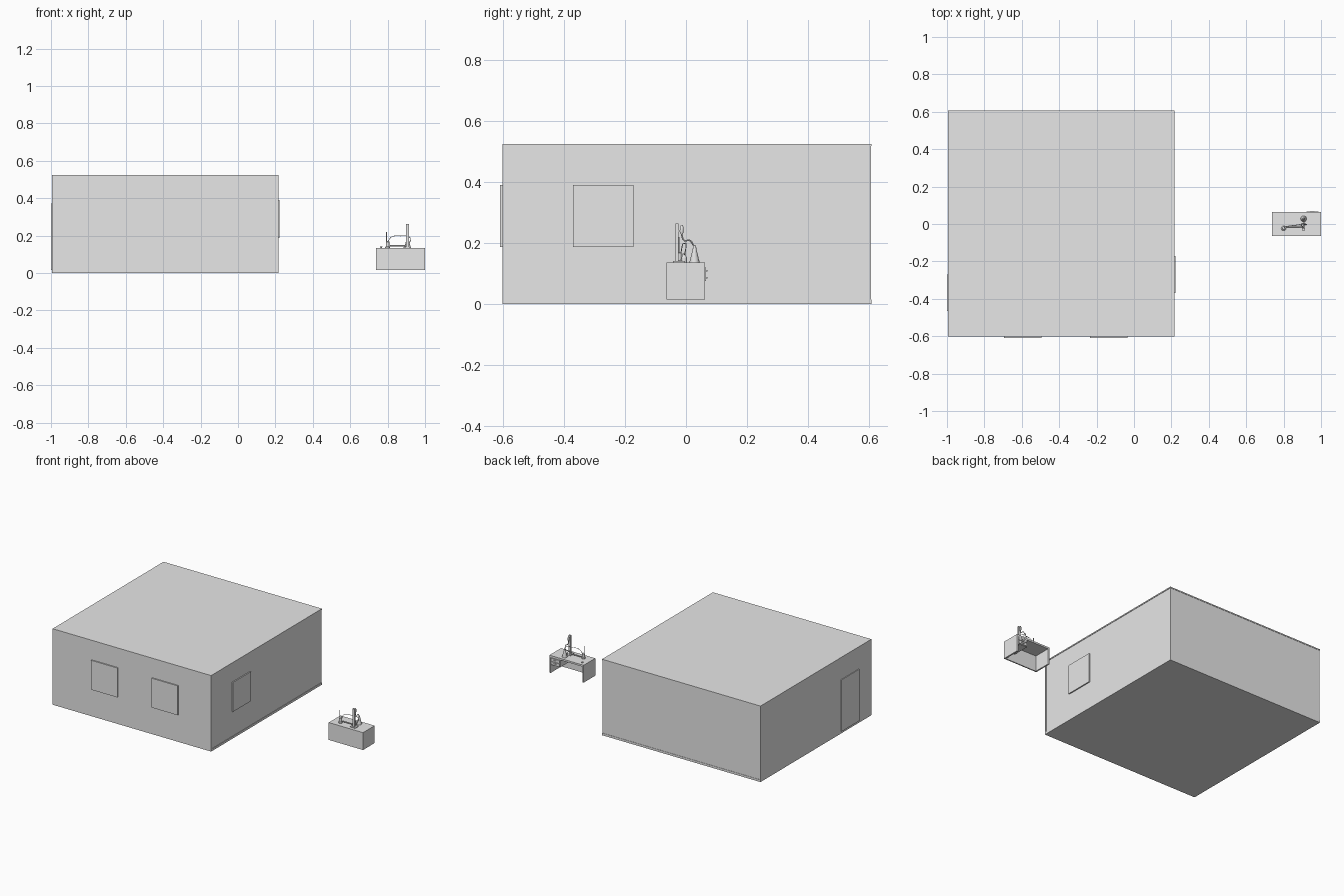
import bpy
import math
from mathutils import Vector

cube = bpy.data.objects.get("Cube")
if cube:
    bpy.data.objects.remove(cube, do_unlink=True)

grey = bpy.data.materials.new("plain_grey")
grey.use_nodes = True
grey.diffuse_color = (0.8, 0.8, 0.8, 1)
grey.node_tree.nodes["Principled BSDF"].inputs["Base Color"].default_value = (0.8, 0.8, 0.8, 1)


def finish(obj, name):
    obj.name = name
    obj.data.materials.append(grey)
    return obj


def box(name, x, y, z):
    """Box from three (low, high) ranges."""
    bpy.ops.mesh.primitive_cube_add(size=1)
    obj = bpy.context.object
    for i, (a, b) in enumerate((x, y, z)):
        obj.location[i] = (a + b) / 2
        obj.scale[i] = b - a
    return finish(obj, name)


def lathe(name, x, y, z, profile, sides=20):
    """Turned solid from (radius, height) points, closed at both ends."""
    verts, faces = [], []
    for r, h in profile:
        for i in range(sides):
            a = math.tau * i / sides
            verts.append((x + r * math.cos(a), y + r * math.sin(a), z + h))
    for k in range(len(profile) - 1):
        for i in range(sides):
            j = (i + 1) % sides
            lo, hi = k * sides, (k + 1) * sides
            faces.append((lo + i, lo + j, hi + j, hi + i))
    faces.append(tuple(reversed(range(sides))))
    faces.append(tuple(range(len(verts) - sides, len(verts))))
    mesh = bpy.data.meshes.new(name)
    mesh.from_pydata(verts, [], faces)
    obj = bpy.data.objects.new(name, mesh)
    bpy.context.collection.objects.link(obj)
    finish(obj, name)
    bpy.ops.object.select_all(action="DESELECT")
    obj.select_set(True)
    bpy.context.view_layer.objects.active = obj
    bpy.ops.object.shade_smooth_by_angle()


def tube(name, points, radius):
    """Round hose through the given points."""
    curve = bpy.data.curves.new(name, "CURVE")
    curve.dimensions = "3D"
    curve.bevel_depth = radius
    curve.bevel_resolution = 2
    curve.use_fill_caps = True
    spline = curve.splines.new("BEZIER")
    spline.bezier_points.add(len(points) - 1)
    for p, co in zip(spline.bezier_points, points):
        p.co = Vector(co)
        p.handle_left_type = p.handle_right_type = "AUTO"
    obj = bpy.data.objects.new(name, curve)
    bpy.context.collection.objects.link(obj)
    finish(obj, name)


# Room: floor, roof and four thin walls
X0, X1, Y0, Y1 = -0.995, 0.216, -0.602, 0.608
FLOOR, ROOF, T = 0.015, 0.525, 0.01
box("floor", (X0, X1), (Y0, Y1), (0, FLOOR))
box("roof", (X0, X1), (Y0, Y1), (ROOF - 0.008, ROOF))
WALL = (FLOOR, ROOF - 0.008)
box("front_wall", (X0, X1), (Y0, Y0 + T), (0.002, ROOF - 0.008))
box("back_wall", (X0, X1 - 0.003), (Y1 - T, Y1 - 0.002), WALL)
box("right_wall", (X0, X0 + T), (Y0 + T, Y1 - T), WALL)
box("left_wall", (X1 - T, X1 - 0.003), (Y0 + T, Y1 - T), WALL)

# Windows and door
SILL = (0.187, 0.39)
for side, x in (("right", -0.695), ("left", -0.235)):
    box("front_window_" + side, (x, x + 0.2), (-0.61, Y0 + 0.002), SILL)
box("side_window", (X1 - 0.005, 0.221), (-0.37, -0.172), SILL)
box("door", (-1.0, X0 + 0.002), (-0.465, -0.27), (FLOOR, 0.372))

# Desk, open at the back
DX0, DX1, DY0, DY1, TOP = 0.738, 1.0, -0.064, 0.063, 0.135
box("desk_top", (DX0, DX1), (DY0, DY1), (TOP - 0.012, TOP))
box("desk_front_panel", (DX0, DX1), (DY0, DY0 + 0.008), (FLOOR, TOP - 0.012))
for name, x in (("right", DX0), ("left", DX1 - 0.01)):
    box("desk_side_" + name, (x, x + 0.01), (DY0 + 0.008, DY1), (FLOOR, TOP - 0.012))
box("drawer_case", (0.918, DX1 - 0.01), (DY0 + 0.008, DY1 - 0.002), (0.072, TOP - 0.012))
for i in range(2):
    z = 0.075 + i * 0.024
    box("drawer_front", (0.921, 0.987), (DY1 - 0.002, DY1 + 0.003), (z, z + 0.021))
    box("drawer_handle", (0.942, 0.966), (DY1 + 0.003, DY1 + 0.007), (z + 0.008, z + 0.013))

# Upright stand with a clamp head
box("stand_base", (0.885, 0.925), (-0.042, -0.004), (TOP, TOP + 0.005))
box("stand_post", (0.899, 0.914), (-0.035, -0.024), (TOP, 0.263))
box("clamp_arm", (0.902, 0.911), (-0.024, -0.016), (0.235, 0.243))
lathe("clamp_head", 0.907, -0.014, 0.226,
      [(0.002, 0), (0.006, 0.008), (0.006, 0.026), (0.002, 0.033)])

# Conical flask, burner bottle and small jars
lathe("flask", 0.907, 0.028, TOP,
      [(0.016, 0), (0.016, 0.004), (0.006, 0.045), (0.005, 0.056)])
lathe("bottle", 0.8, -0.023, TOP,
      [(0.013, 0), (0.013, 0.005), (0.009, 0.008), (0.009, 0.032), (0.003, 0.036)])
lathe("bottle_stem", 0.794, -0.023, TOP + 0.03, [(0.002, 0), (0.002, 0.055)], 10)
lathe("jar", 0.901, -0.006, TOP, [(0.009, 0), (0.009, 0.018), (0.005, 0.024), (0.005, 0.03)])
lathe("small_dish", 0.765, 0.038, TOP, [(0.004, 0), (0.007, 0.007)], 12)

# Rod and hoses
tube("bench_rod", [(0.812, -0.015, 0.145), (0.9, -0.015, 0.145)], 0.004)
tube("long_hose", [(0.803, -0.016, 0.17), (0.82, -0.012, 0.192), (0.87, -0.005, 0.198),
                   (0.918, 0, 0.19), (0.918, -0.004, 0.165), (0.901, -0.006, 0.163)], 0.0015)
tube("flask_hose", [(0.907, -0.014, 0.226), (0.908, -0.006, 0.208), (0.91, 0.012, 0.208),
                    (0.907, 0.026, 0.19)], 0.0025)
